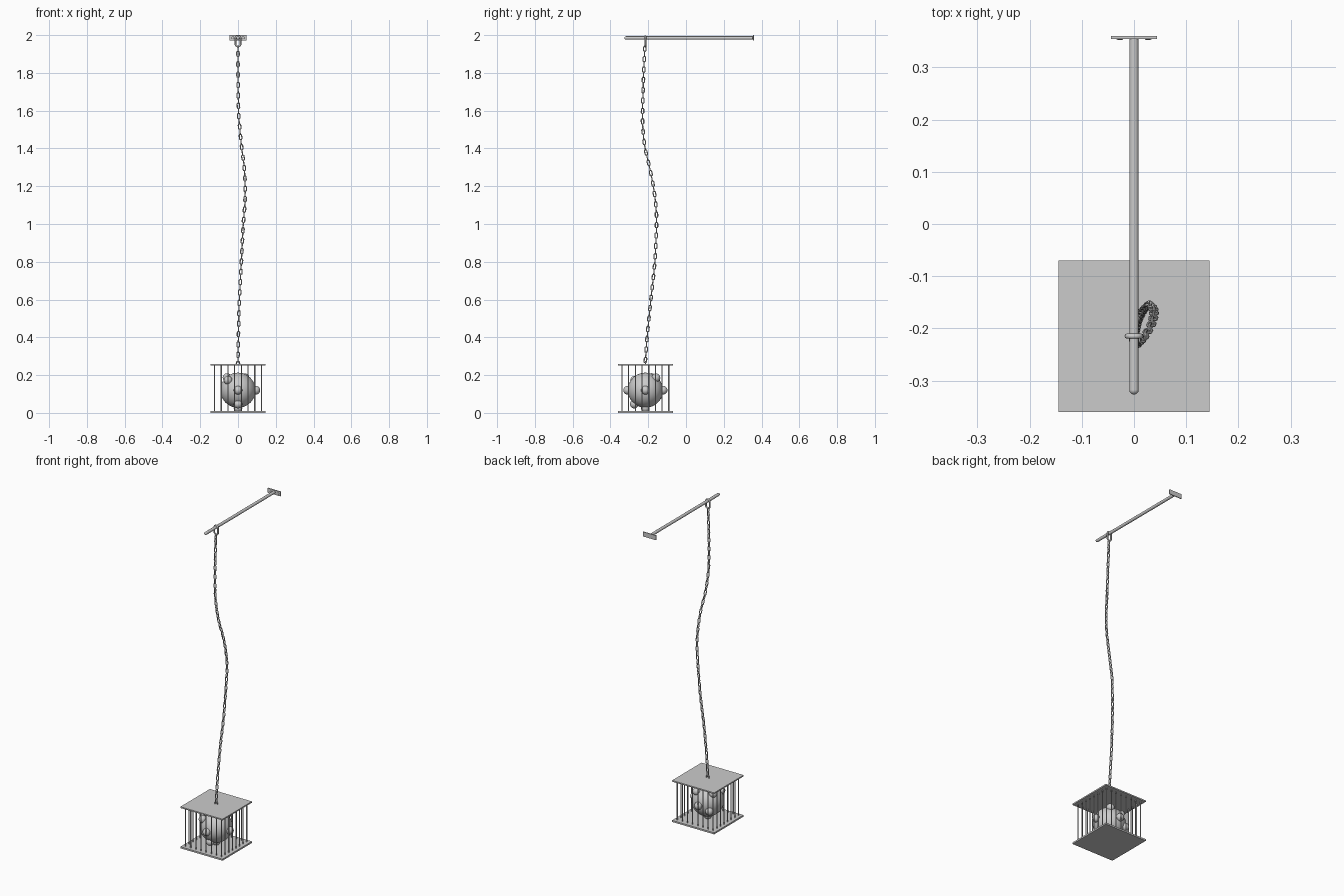
import bpy, bmesh, math
from mathutils import Vector, Matrix

if "Cube" in bpy.data.objects:
    bpy.data.objects.remove(bpy.data.objects["Cube"])

CY = -0.215  # cage / chain centre line


def finish(bm, name, smooth=True):
    bmesh.ops.recalc_face_normals(bm, faces=bm.faces)
    me = bpy.data.meshes.new(name)
    bm.to_mesh(me)
    bm.free()
    ob = bpy.data.objects.new(name, me)
    bpy.context.collection.objects.link(ob)
    if smooth:
        bpy.context.view_layer.objects.active = ob
        ob.select_set(True)
        bpy.ops.object.shade_smooth_by_angle(angle=math.radians(40))
        ob.select_set(False)
    return ob


def add_box(bm, c, s):
    bmesh.ops.create_cube(bm, size=1, matrix=Matrix.Translation(c) @ Matrix.Diagonal((*s, 1)))


def add_ball(bm, c, r, u=16, v=10, scale=(1, 1, 1)):
    bmesh.ops.create_uvsphere(bm, u_segments=u, v_segments=v, radius=r,
                              matrix=Matrix.Translation(c) @ Matrix.Diagonal((*scale, 1)))


def add_rod(bm, a, b, r, seg=8):
    a, b = Vector(a), Vector(b)
    rot = (b - a).to_track_quat('Z', 'Y').to_matrix().to_4x4()
    bmesh.ops.create_cone(bm, cap_ends=True, segments=seg, radius1=r, radius2=r,
                          depth=(b - a).length, matrix=Matrix.Translation((a + b) / 2) @ rot)


def add_link(bm, mat, length, width, r, arc=6, seg=8):
    """Stadium-shaped ring lying in local XZ, long axis Z (outer sizes given)."""
    R = width / 2 - r
    h = length / 2 - width / 2
    rings = []
    for side in (1, -1):
        for i in range(arc + 1):
            t = math.pi * i / arc + (0 if side > 0 else math.pi)
            out = Vector((math.cos(t), 0, math.sin(t)))
            c = out * R + Vector((0, 0, side * h))
            rings.append([bm.verts.new(mat @ (c + out * r * math.cos(a) + Vector((0, r * math.sin(a), 0))))
                          for a in (2 * math.pi * k / seg for k in range(seg))])
    for i, A in enumerate(rings):
        B = rings[(i + 1) % len(rings)]
        for k in range(seg):
            bm.faces.new((A[k], A[(k + 1) % seg], B[(k + 1) % seg], B[k]))


# cage plates
for name, z in (("cage_base", 0.005), ("cage_top", 0.255)):
    bm = bmesh.new()
    add_box(bm, (0, CY, z), (0.29, 0.29, 0.008 if z > 0.1 else 0.01))
    finish(bm, name, False)

# cage bars around the perimeter
bm = bmesh.new()
N, E = 8, 0.124
for i in range(N):
    t = -E + 2 * E * i / (N - 1)
    spots = [(t, -E), (t, E)] + ([(-E, t), (E, t)] if 0 < i < N - 1 else [])
    for x, y in spots:
        add_rod(bm, (x, CY + y, 0.005), (x, CY + y, 0.255), 0.003)
finish(bm, "cage_bars")

# studded ball inside the cage
centre = Vector((0, CY, 0.12))
bm = bmesh.new()
add_ball(bm, centre, 0.093, 32, 20)
finish(bm, "ball")
bm = bmesh.new()
for d in ((1, 0, 0), (0, -1, 0), (0, 1, 0), (0, 0, -1), (-0.65, 0.35, 0.75),
          (-0.55, -0.6, 0.55), (0.4, 0.6, 0.7), (0, -0.6, -0.75), (-0.6, 0.7, -0.3)):
    add_ball(bm, centre + Vector(d).normalized() * 0.094, 0.023)
finish(bm, "ball_studs")

# wall bracket: plate, screws and rod with rounded tip
bm = bmesh.new()
add_box(bm, (0, 0.3575, 1.985), (0.088, 0.005, 0.029))
finish(bm, "wall_plate", False)
bm = bmesh.new()
for x in (-0.027, 0.027):
    add_ball(bm, (x, 0.355, 1.985), 0.007, 12, 8, (1, 0.4, 1))
finish(bm, "plate_screws")
bm = bmesh.new()
add_rod(bm, (0, -0.318, 1.985), (0, 0.356, 1.985), 0.009, 20)
add_ball(bm, (0, -0.318, 1.985), 0.009, 20, 10)
finish(bm, "wall_rod")

# shackle looped over the rod
bm = bmesh.new()
add_link(bm, Matrix.Translation((0, CY, 1.967)), 0.065, 0.036, 0.005, 10, 10)
finish(bm, "shackle")

# chain path, smoothed through a few points
pts = [Vector(p) for p in (
    (0, -0.217, 1.945), (0, -0.224, 1.8), (0.003, -0.23, 1.6), (0.01, -0.228, 1.5),
    (0.02, -0.216, 1.4), (0.033, -0.193, 1.3), (0.038, -0.173, 1.2), (0.036, -0.16, 1.1),
    (0.028, -0.156, 1.0), (0.018, -0.165, 0.8), (0.007, -0.186, 0.6), (0.002, -0.206, 0.4), (0, CY, 0.275))]
ext = [2 * pts[0] - pts[1]] + pts + [2 * pts[-1] - pts[-2]]
path = []
for i in range(1, len(ext) - 2):
    p0, p1, p2, p3 = ext[i - 1:i + 3]
    for k in range(30):
        t = k / 30
        m1, m2 = (p2 - p0) / 2, (p3 - p1) / 2
        path.append(p1 * (2*t**3 - 3*t**2 + 1) + m1 * (t**3 - 2*t**2 + t)
                    + p2 * (3*t**2 - 2*t**3) + m2 * (t**3 - t**2))
path.append(pts[-1])


def at_height(z):
    for a, b in zip(path, path[1:]):
        if a.z >= z >= b.z:
            return a.lerp(b, (a.z - z) / (a.z - b.z))
    return path[0] if z > 1 else path[-1]


# chain links, alternately turned a quarter
bm = bmesh.new()
n = 61
top, bot = 1.928, 0.28
for i in range(n):
    z = top + (bot - top) * i / (n - 1)
    tan = (at_height(z + 0.012) - at_height(z - 0.012)).normalized()
    rot = Vector((0, 0, 1)).rotation_difference(tan).to_matrix().to_4x4()
    turn = Matrix.Rotation(math.pi / 2 * ((i + 1) % 2), 4, 'Z')
    add_link(bm, Matrix.Translation(at_height(z)) @ rot @ turn, 0.035, 0.019, 0.003)
finish(bm, "chain")

# eye ring on the cage top
bm = bmesh.new()
add_link(bm, Matrix.Translation((0, CY, 0.263)), 0.026, 0.024, 0.003, 8, 8)
finish(bm, "cage_eye")
